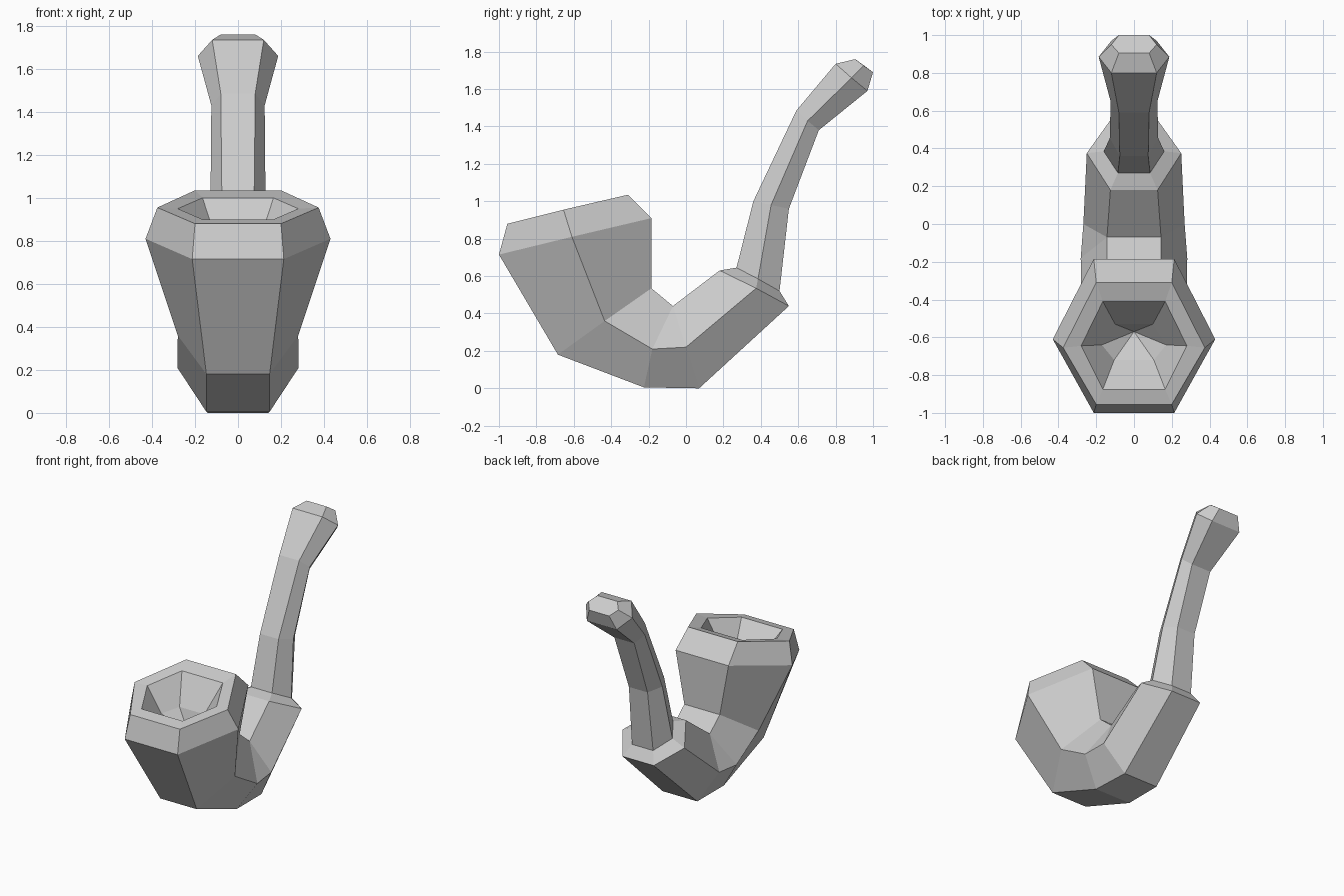
import bpy, bmesh

# A six-sided station: (y, z) of the front/lower pair, side points and back/upper pair,
# followed by the half width of each.
def ring(bm, front, side, back, wf, ws, wb):
    pts = [(-wf, *front), (wf, *front), (ws, *side),
           (wb, *back), (-wb, *back), (-ws, *side)]
    return [bm.verts.new(p) for p in pts]

def loft(name, stations, start_tip=None, cap_end=True):
    bm = bmesh.new()
    rings = [ring(bm, *s) for s in stations]
    for a, b in zip(rings, rings[1:]):
        for i in range(6):
            j = (i + 1) % 6
            bm.faces.new((a[i], a[j], b[j], b[i]))
    if start_tip:
        tip = bm.verts.new(start_tip)
        for i in range(6):
            bm.faces.new((tip, rings[0][(i + 1) % 6], rings[0][i]))
    if cap_end:
        bm.faces.new(rings[-1])
    bmesh.ops.remove_doubles(bm, verts=bm.verts, dist=0.001)
    bmesh.ops.recalc_face_normals(bm, faces=bm.faces)
    mesh = bpy.data.meshes.new(name)
    bm.to_mesh(mesh)
    bm.free()
    obj = bpy.data.objects.new(name, mesh)
    bpy.context.collection.objects.link(obj)
    return obj

# Bowl: hollow chamber, rim, tapered outside, bend and shank up to the stem socket
loft("bowl_and_shank", [
    ((-0.72, 0.75), (-0.64, 0.775), (-0.53, 0.80), 0.105, 0.17, 0.10),
    ((-0.875, 0.90), (-0.645, 0.95), (-0.41, 1.00), 0.165, 0.28, 0.165),
    ((-0.955, 0.88), (-0.655, 0.955), (-0.31, 1.035), 0.20, 0.375, 0.20),
    ((-1.00, 0.715), (-0.61, 0.81), (-0.185, 0.91), 0.213, 0.43, 0.213),
    ((-0.685, 0.18), (-0.435, 0.36), (-0.185, 0.535), 0.147, 0.28, 0.143),
    ((-0.225, 0.005), (-0.18, 0.21), (-0.07, 0.44), 0.147, 0.282, 0.143),
    ((0.07, 0.0), (0.0, 0.22), (-0.07, 0.44), 0.14, 0.268, 0.143),
    ((0.55, 0.44), (0.375, 0.535), (0.18, 0.63), 0.125, 0.25, 0.125),
    ((0.50, 0.52), (0.385, 0.585), (0.27, 0.645), 0.085, 0.16, 0.085),
], start_tip=(0, -0.57, 0.65), cap_end=False)

# Stem: bent mouthpiece flaring at its end
loft("stem", [
    ((0.50, 0.52), (0.385, 0.585), (0.27, 0.645), 0.085, 0.16, 0.085),
    ((0.55, 0.96), (0.455, 0.98), (0.36, 1.00), 0.075, 0.128, 0.075),
    ((0.71, 1.38), (0.65, 1.43), (0.59, 1.485), 0.08, 0.124, 0.08),
    ((0.97, 1.59), (0.885, 1.66), (0.80, 1.735), 0.12, 0.187, 0.12),
    ((1.00, 1.69), (0.95, 1.725), (0.905, 1.76), 0.08, 0.12, 0.08),
])
